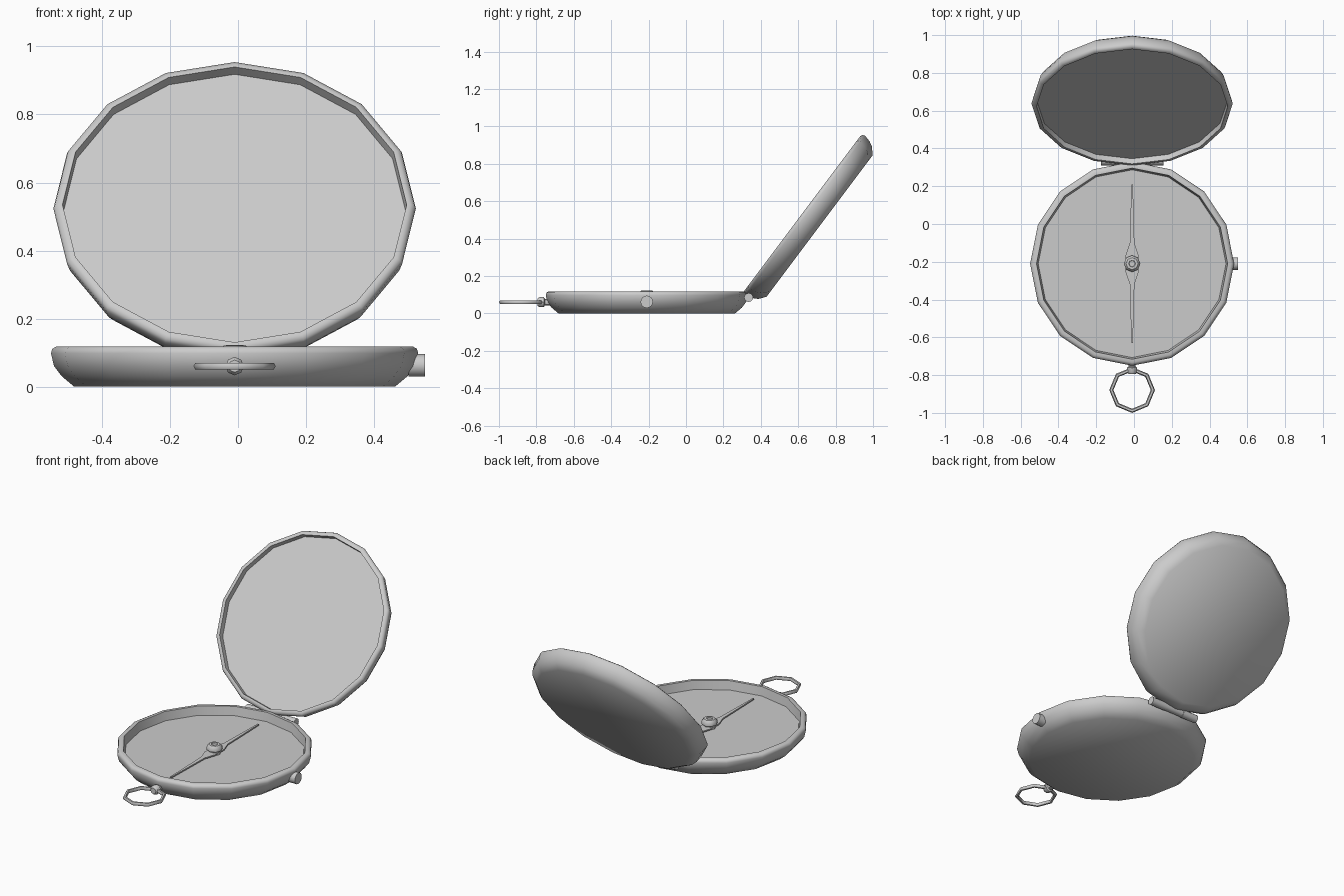
import bpy, bmesh, math
from mathutils import Matrix, Vector

if "Cube" in bpy.data.objects:
    bpy.data.objects.remove(bpy.data.objects["Cube"])

CX, CY = -0.01, -0.21   # centre of the case


def finish(name, bm, matrix, angle=45):
    bmesh.ops.recalc_face_normals(bm, faces=bm.faces)
    me = bpy.data.meshes.new(name)
    bm.to_mesh(me)
    bm.free()
    me.shade_smooth()
    me.set_sharp_from_angle(angle=math.radians(angle))
    ob = bpy.data.objects.new(name, me)
    ob.matrix_world = matrix
    bpy.context.collection.objects.link(ob)
    return ob


def lathe(name, profile, sides, matrix, angle=45, closed=False):
    """Spin (radius, height) points round local z; cap the ends or close the loop."""
    bm = bmesh.new()
    rings = []
    for r, z in profile:
        rings.append([bm.verts.new((r * math.cos(2 * math.pi * i / sides),
                                    r * math.sin(2 * math.pi * i / sides), z))
                      for i in range(sides)])
    pairs = list(zip(rings, rings[1:]))
    if closed:
        pairs.append((rings[-1], rings[0]))
    else:
        bm.faces.new(rings[0])
        bm.faces.new(rings[-1])
    for a, b in pairs:
        for i in range(sides):
            j = (i + 1) % sides
            bm.faces.new((a[i], a[j], b[j], b[i]))
    return finish(name, bm, matrix, angle)


def at(x, y, z, axis=None, deg=0):
    m = Matrix.Translation((x, y, z))
    return m @ Matrix.Rotation(math.radians(deg), 4, axis) if axis else m


def shell(rim, inner, floor):
    """Rounded dish profile; rim is the largest radius."""
    return [(0.472, 0), (0.508, 0.03), (rim - 0.009, 0.06), (rim, 0.098),
            (rim - 0.004, 0.111), (rim - 0.016, 0.118), (0.506, 0.118), (inner, floor)]


# case bottom and the lid leaning open behind it
lathe("case_base", shell(0.54, 0.497, 0.066), 16, at(CX, CY, 0))
lid_profile = [(r, (z - 0.118) * 0.97) for r, z in shell(0.533, 0.503, 0.085)]
lathe("case_lid", lid_profile, 16, at(CX, 0.622, 0.535, 'X', 53.13))

# hinge barrel in three knuckles
for i, (x0, x1, r) in enumerate([(-0.165, -0.06, 0.024), (-0.06, 0.06, 0.022),
                                 (0.06, 0.165, 0.024)]):
    lathe(f"hinge_knuckle_{i + 1}", [(r, x0), (r, x1)], 12,
          at(CX, 0.335, 0.085, 'Y', 90))

# needle: tapered outline with a flare near the hub, mirrored both ways
half = [(0.004, 0.42), (0.012, 0.11), (0.034, 0.045)]
outline = half + [(x, -y) for x, y in reversed(half)]
outline += [(-x, -y) for x, y in outline]
bm = bmesh.new()
face = bm.faces.new([bm.verts.new((x, y, 0)) for x, y in outline])
ext = bmesh.ops.extrude_face_region(bm, geom=[face])
bmesh.ops.translate(bm, vec=Vector((0, 0, 0.008)),
                    verts=[v for v in ext["geom"] if isinstance(v, bmesh.types.BMVert)])
finish("needle", bm, at(CX, CY, 0.074), 30)

# needle hub with a small dimpled cap
lathe("needle_hub", [(0.035, 0.064), (0.035, 0.085), (0.044, 0.09), (0.044, 0.108),
                     (0.032, 0.121), (0.018, 0.122), (0.016, 0.115)], 8,
      at(CX, CY, 0))

# side catch button
lathe("catch_button", [(0.033, 0.512), (0.033, 0.56)], 16, at(CX, CY, 0.062, 'Y', 90))

# loop stem and carrying ring
lathe("ring_stem", [(0.018, 0.51), (0.018, 0.545), (0.027, 0.55), (0.027, 0.573),
                    (0.018, 0.585)], 8, at(CX, CY, 0.06, 'X', 90))
tube = [(0.11 + 0.011 * math.cos(math.pi * k / 3), 0.011 * math.sin(math.pi * k / 3))
        for k in range(6)]
lathe("carrying_ring", tube, 8, at(CX, -0.879, 0.06), 61, closed=True)
